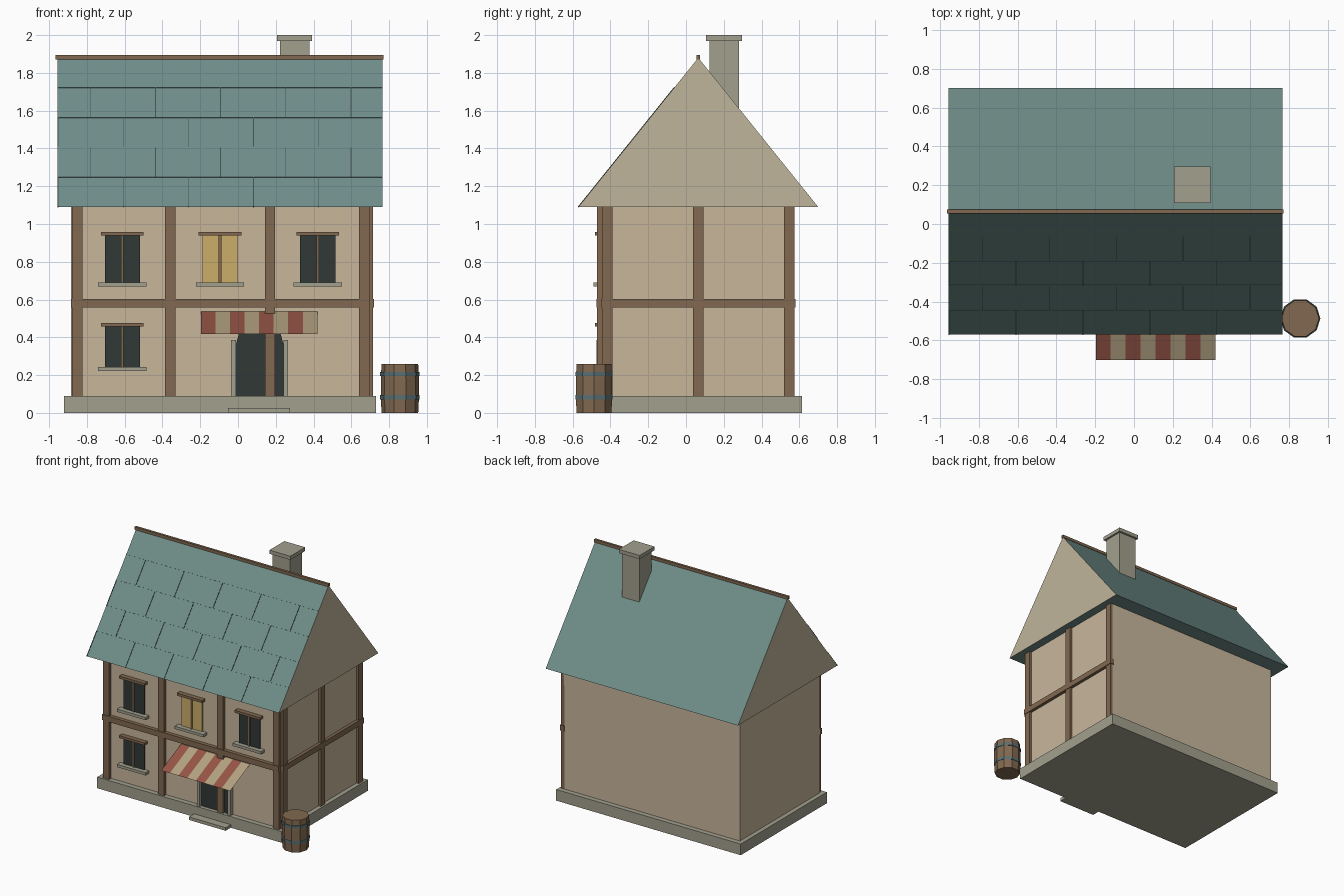
import bpy, bmesh, math

if "Cube" in bpy.data.objects:
    bpy.data.objects.remove(bpy.data.objects["Cube"])

def mat(name, r, g, b):
    m = bpy.data.materials.new(name)
    m.diffuse_color = (r, g, b, 1)
    m.use_nodes = True
    m.node_tree.nodes["Principled BSDF"].inputs["Base Color"].default_value = m.diffuse_color
    return m

PLASTER = mat("plaster", .58, .47, .33)
GABLE = mat("gable_plaster", .53, .46, .33)
WOOD = mat("timber", .22, .14, .08)
STONE = mat("stone", .36, .35, .27)
TEAL = mat("roof_teal", .16, .27, .25)
SEAM = mat("roof_seam", .05, .08, .08)
GLASS = mat("dark_glass", .03, .04, .035)
LIT = mat("lit_glass", .60, .42, .14)
RED = mat("awning_red", .30, .09, .06)
CREAM = mat("awning_cream", .45, .36, .22)
IRON = mat("iron", .10, .16, .17)

def mesh(name, verts, faces, mats, idx=None):
    me = bpy.data.meshes.new(name)
    me.from_pydata(verts, [], faces)
    for m in mats:
        me.materials.append(m)
    if idx:
        for p, i in zip(me.polygons, idx):
            p.material_index = i
    ob = bpy.data.objects.new(name, me)
    bpy.context.collection.objects.link(ob)
    return ob

def recalc(ob):
    bm = bmesh.new()
    bm.from_mesh(ob.data)
    bmesh.ops.recalc_face_normals(bm, faces=bm.faces)
    bm.to_mesh(ob.data)
    bm.free()
    return ob

def box(name, x0, x1, y0, y1, z0, z1, m):
    v = [(x, y, z) for x in (x0, x1) for y in (y0, y1) for z in (z0, z1)]
    f = [(0, 1, 3, 2), (4, 6, 7, 5), (0, 4, 5, 1), (2, 3, 7, 6), (0, 2, 6, 4), (1, 5, 7, 3)]
    return mesh(name, v, f, [m])

# main body
FRONT, BACK, LEFT, RIGHT = -.445, .575, -.885, .695
EAVE, RIDGE, MID = 1.09, 1.88, .065
box("plinth", -.92, .73, -.485, .615, 0, .09, STONE)
box("walls", LEFT, RIGHT, FRONT, BACK, .09, EAVE, PLASTER)
box("door_step", -.053, .275, -.55, -.48, 0, .025, STONE)

# timber frame on the front and right sides
for x in (-.878, -.386, .142, .64):
    box("front_post", x, x + .055, -.47, FRONT + .01, .09, EAVE, WOOD)
for y in (FRONT, .037, .52):
    box("side_post", RIGHT - .01, .715, y, y + .055, .09, EAVE, WOOD)
box("front_beam", LEFT, RIGHT, -.475, FRONT + .01, .557, .602, WOOD)
box("side_beam", RIGHT - .01, .72, FRONT - .005, .58, .557, .602, WOOD)

# roof prism with plastered gables
X0, X1, Y0, Y1 = -.955, .765, -.57, .70
sec = [(Y0, EAVE), (Y1, EAVE), (MID, RIDGE)]
recalc(mesh("roof", [(x, y, z) for x in (X0, X1) for y, z in sec],
            [(0, 2, 1), (3, 4, 5), (0, 1, 4, 3), (1, 2, 5, 4), (2, 0, 3, 5)],
            [TEAL, GABLE], [1, 1, 0, 0, 0]))
box("ridge_cap", -.965, .77, MID - .01, MID + .01, 1.872, 1.895, WOOD)

# shingle seams on the front slope
slope = math.atan2(RIDGE - EAVE, MID - Y0)

def on_slope(t, lift=0):
    return (Y0 + t * (MID - Y0) - lift * math.sin(slope),
            EAVE + t * (RIDGE - EAVE) + lift * math.cos(slope))

def slope_bar(name, x0, x1, t0, t1, m):
    s = [on_slope(t0, -.004), on_slope(t1, -.004), on_slope(t1, .003), on_slope(t0, .003)]
    v = [(x, y, z) for x in (x0, x1) for y, z in s]
    f = [(0, 1, 2, 3), (4, 7, 6, 5)] + [(i, i + 4, (i + 1) % 4 + 4, (i + 1) % 4) for i in range(4)]
    recalc(mesh(name, v, f, [m]))

for row in range(4):
    t = row / 5
    slope_bar("shingle_row", X0, X1, t + .198, t + .202, TEAL)
    for k in range(5):
        x = X0 + .345 * k + (.173 if row % 2 else .002)
        slope_bar("shingle_seam", x - .002, x + .002, t, t + .198, SEAM)

# chimney
box("chimney", .222, .378, .124, .28, 1.5, 1.97, STONE)
box("chimney_cap", .207, .393, .107, .297, 1.97, 2.0, STONE)

# windows
def window(cx, z0, z1, glass):
    box("window_pane", cx - .093, cx + .093, -.455, FRONT + .01, z0, z1, glass)
    box("window_mullion", cx - .007, cx + .007, -.463, FRONT, z0, z1, WOOD)
    box("window_lintel", cx - .113, cx + .113, -.483, FRONT + .01, z1, z1 + .02, WOOD)
    box("window_sill", cx - .128, cx + .128, -.49, FRONT + .01, z0 - .022, z0, STONE)

for cx, glass in ((-.612, GLASS), (-.095, LIT), (.422, GLASS)):
    window(cx, .69, .938, glass)
window(-.612, .243, .457, GLASS)

# arched door with stone jambs
DX, R, SPRING = .115, .125, .365
arch = [(DX - R, .09), (DX + R, .09)]
arch += [(DX + R * math.cos(a * math.pi / 6), SPRING + R * math.sin(a * math.pi / 6)) for a in range(7)]
n = len(arch)
recalc(mesh("door", [(x, y, z) for y in (-.455, FRONT + .01) for x, z in arch],
            [tuple(range(n)), tuple(range(n, 2 * n))] +
            [(i, (i + 1) % n, (i + 1) % n + n, i + n) for i in range(n)], [GLASS]))
for s in (-1, 1):
    a, b = sorted((DX + s * R, DX + s * (R + .026)))
    box("door_jamb", a, b, -.475, FRONT + .01, .09, .387, STONE)

# striped cloth awning
N, A0, A1 = 8, -.197, .42
v = []
for i in range(N + 1):
    x = A0 + (A1 - A0) * i / N
    v += [(x, -.70, .418), (x, FRONT, .537)]
mesh("awning", v, [(2 * i, 2 * i + 2, 2 * i + 3, 2 * i + 1) for i in range(N)],
     [RED, CREAM], [i % 2 for i in range(N)])

# ten-sided barrel with iron hoops
def drum(name, profile, m, sides=10):
    v = [(.857 + r * math.cos(k * math.tau / sides), -.487 + r * math.sin(k * math.tau / sides), z)
         for r, z in profile for k in range(sides)]
    f = [(j * sides + k, j * sides + (k + 1) % sides, (j + 1) * sides + (k + 1) % sides, (j + 1) * sides + k)
         for j in range(len(profile) - 1) for k in range(sides)]
    f += [tuple(range(sides))[::-1], tuple(range(len(v) - sides, len(v)))]
    return recalc(mesh(name, v, f, [m]))

drum("barrel", [(.097, 0), (.101, .08), (.101, .18), (.097, .26)], WOOD)
for z in (.072, .195):
    drum("barrel_hoop", [(.104, z), (.104, z + .022)], IRON)
